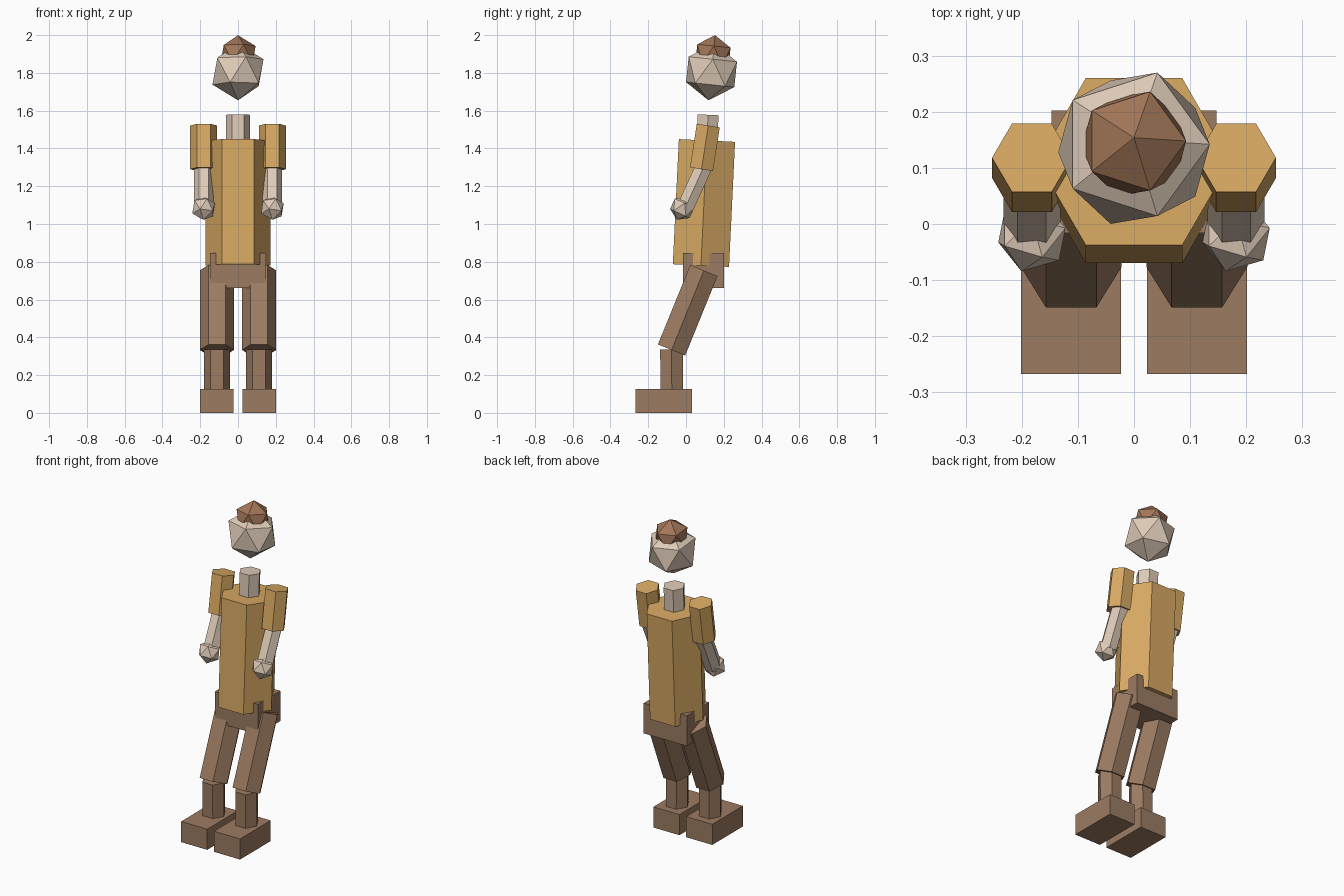
import bpy
import bmesh
import math
from mathutils import Matrix, Vector

if "Cube" in bpy.data.objects:
    bpy.data.objects.remove(bpy.data.objects["Cube"], do_unlink=True)


def make_material(name, rgb):
    mat = bpy.data.materials.new(name)
    mat.use_nodes = True
    color = (*rgb, 1.0)
    mat.diffuse_color = color
    mat.node_tree.nodes["Principled BSDF"].inputs["Base Color"].default_value = color
    return mat


shirt = make_material("ochre_shirt", (0.69, 0.40, 0.125))
skin = make_material("pale_skin", (0.74, 0.60, 0.48))
trousers = make_material("brown_trousers", (0.335, 0.20, 0.122))
hair = make_material("reddish_brown_hair", (0.36, 0.18, 0.098))


def finish(name, bm, mat):
    mesh = bpy.data.meshes.new(name)
    bm.to_mesh(mesh)
    bm.free()
    mesh.materials.append(mat)
    obj = bpy.data.objects.new(name, mesh)
    bpy.context.collection.objects.link(obj)
    return obj


def prism(name, x, bottom, top, radius, mat):
    """Hexagonal prism between two (y, z) points, flat side to the front."""
    a, b = Vector((x, *bottom)), Vector((x, *top))
    axis = b - a
    tilt = math.atan2(-axis.y, axis.z)
    matrix = (Matrix.Translation((a + b) / 2) @ Matrix.Rotation(tilt, 4, 'X')
              @ Matrix.Rotation(math.pi / 6, 4, 'Z'))
    bm = bmesh.new()
    bmesh.ops.create_cone(bm, cap_ends=True, segments=6, radius1=radius,
                          radius2=radius, depth=axis.length, matrix=matrix)
    return finish(name, bm, mat)


def ball(name, center, radius, tilt, mat):
    """Twenty-sided ball leaning back by tilt degrees."""
    matrix = Matrix.Translation(center) @ Matrix.Rotation(math.radians(-tilt), 4, 'X')
    bm = bmesh.new()
    bmesh.ops.create_icosphere(bm, subdivisions=1, radius=radius, matrix=matrix)
    return finish(name, bm, mat)


def box(name, center, size, mat):
    matrix = Matrix.Translation(center) @ Matrix.Diagonal((*size, 1))
    bm = bmesh.new()
    bmesh.ops.create_cube(bm, size=1, matrix=matrix)
    return finish(name, bm, mat)


# Body
prism("torso", 0, (0.079, 0.78), (0.111, 1.442), 0.172, shirt)
prism("neck", 0, (0.108, 1.38), (0.117, 1.578), 0.064, skin)
box("pelvis", (0, 0.093, 0.753), (0.294, 0.218, 0.186), trousers)

# Head and hair
ball("head", (0, 0.135, 1.805), 0.151, 6, skin)
ball("hair", (0, 0.143, 1.896), 0.104, 6, hair)

# Arms and legs
for side, s in (("left", 1), ("right", -1)):
    arm_x, leg_x = s * 0.182, s * 0.112
    prism(side + "_sleeve", arm_x, (0.082, 1.29), (0.118, 1.521), 0.071, shirt)
    prism(side + "_forearm", arm_x, (-0.005, 1.085), (0.093, 1.30), 0.051, skin)
    ball(side + "_hand", (arm_x, -0.02, 1.083), 0.067, 25, skin)
    prism(side + "_thigh", leg_x, (-0.0765, 0.333), (0.095, 0.754), 0.09, trousers)
    prism(side + "_shin", leg_x, (-0.075, 0.10), (-0.077, 0.335), 0.069, trousers)
    box(side + "_foot", (leg_x, -0.118, 0.0635), (0.178, 0.298, 0.127), trousers)
